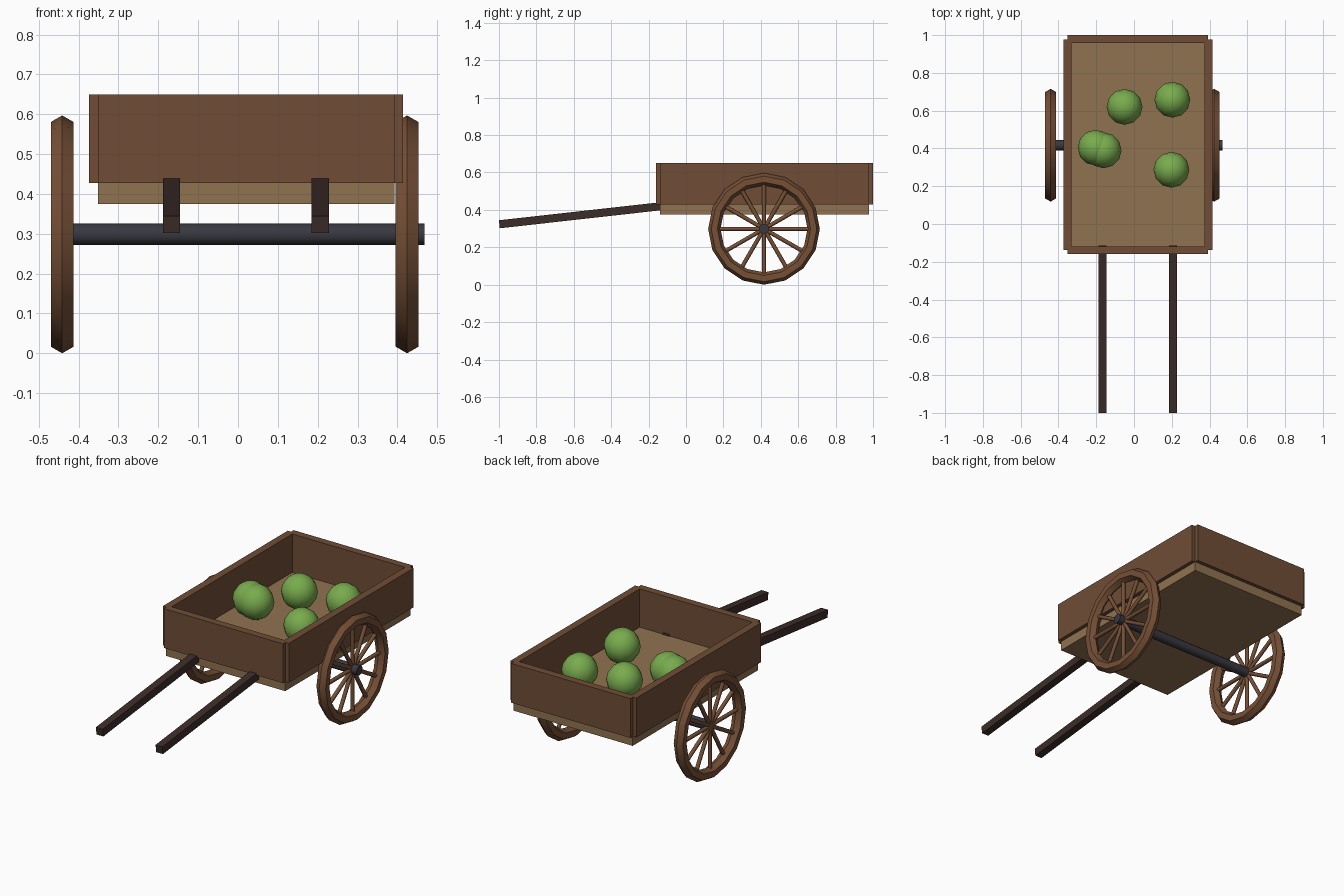
import bpy
from math import pi, radians, atan2, hypot
from mathutils import Matrix, Vector

if "Cube" in bpy.data.objects:
    bpy.data.objects.remove(bpy.data.objects["Cube"])


def material(name, rgb):
    m = bpy.data.materials.new(name)
    m.diffuse_color = (*rgb, 1)
    m.use_nodes = True
    m.node_tree.nodes["Principled BSDF"].inputs["Base Color"].default_value = m.diffuse_color
    return m


WALL = material("wall_wood", (0.16, 0.075, 0.037))
FLOOR = material("floor_wood", (0.28, 0.17, 0.08))
SHAFT = material("dark_wood", (0.045, 0.026, 0.022))
WHEEL = material("wheel_wood", (0.18, 0.08, 0.037))
IRON = material("iron", (0.04, 0.04, 0.052))
GREEN = material("green", (0.19, 0.41, 0.075))


def finish(name, mat, smooth=None):
    ob = bpy.context.object
    ob.name = name
    ob.data.materials.append(mat)
    if smooth:
        bpy.ops.object.shade_smooth_by_angle(angle=radians(smooth))
    return ob


def box(name, lo, hi, mat):
    lo, hi = Vector(lo), Vector(hi)
    bpy.ops.mesh.primitive_cube_add(size=1)
    ob = finish(name, mat)
    ob.data.transform(Matrix.Translation((lo + hi) / 2) @ Matrix.Diagonal((*(hi - lo), 1)))
    return ob


# cart bed: floor slab and four walls
CX, T = 0.0205, 0.042
Z0, Z1 = 0.428, 0.65
box("floor", (CX - 0.3725, -0.14, 0.375), (CX + 0.3725, 0.979, 0.433), FLOOR)
for name, y in (("front_wall", -0.16), ("back_wall", 1 - T)):
    box(name, (CX - 0.3725, y, Z0), (CX + 0.3725, y + T, Z1), WALL)
for name, x in (("left_wall", CX - 0.394), ("right_wall", CX + 0.394 - T)):
    box(name, (x, -0.138, Z0), (x + T, 0.977, Z1), WALL)

# sloping pull shafts
a, b = Vector((0, -0.998, 0.323)), Vector((0, -0.112, 0.422))
for name, x in (("left_shaft", -0.1665), ("right_shaft", 0.2065)):
    length = (b - a).length
    ob = box(name, (-0.0215, -length / 2, -0.0215), (0.0215, length / 2, 0.0215), SHAFT)
    ob.location = (a + b) / 2 + Vector((x, 0, 0))
    ob.rotation_euler.x = atan2(b.z - a.z, b.y - a.y)

# axle, sticking out on the right
WY, WZ = 0.417, 0.2985
AX0, AX1 = -0.445, 0.468
bpy.ops.mesh.primitive_cylinder_add(vertices=12, radius=0.027, depth=AX1 - AX0,
                                    location=((AX0 + AX1) / 2, WY, WZ),
                                    rotation=(0, pi / 2, 0))
finish("axle", IRON, 40)

# wheels: hexagonal-section rims with twelve spokes
for side, x in (("left", -0.4413), ("right", 0.4245)):
    bpy.ops.mesh.primitive_torus_add(major_segments=16, minor_segments=6,
                                     major_radius=0.2655, minor_radius=0.033,
                                     location=(x, WY, WZ), rotation=(0, pi / 2, 0))
    finish(side + "_rim", WHEEL, 40)
    for i in range(6):
        bpy.ops.mesh.primitive_cylinder_add(vertices=8, radius=0.011, depth=0.51,
                                            location=(x, WY, WZ),
                                            rotation=(i * pi / 6, 0, 0))
        finish(f"{side}_spoke_pair_{i + 1}", WHEEL, 50)

# round green cargo
spots = [(-0.05, 0.62), (0.203, 0.658), (0.198, 0.287), (-0.203, 0.404), (-0.161, 0.39)]
for i, (x, y) in enumerate(spots):
    bpy.ops.mesh.primitive_uv_sphere_add(segments=12, ring_count=8, radius=0.095,
                                         location=(x, y, 0.53))
    finish(f"melon_{i + 1}", GREEN, 60)
